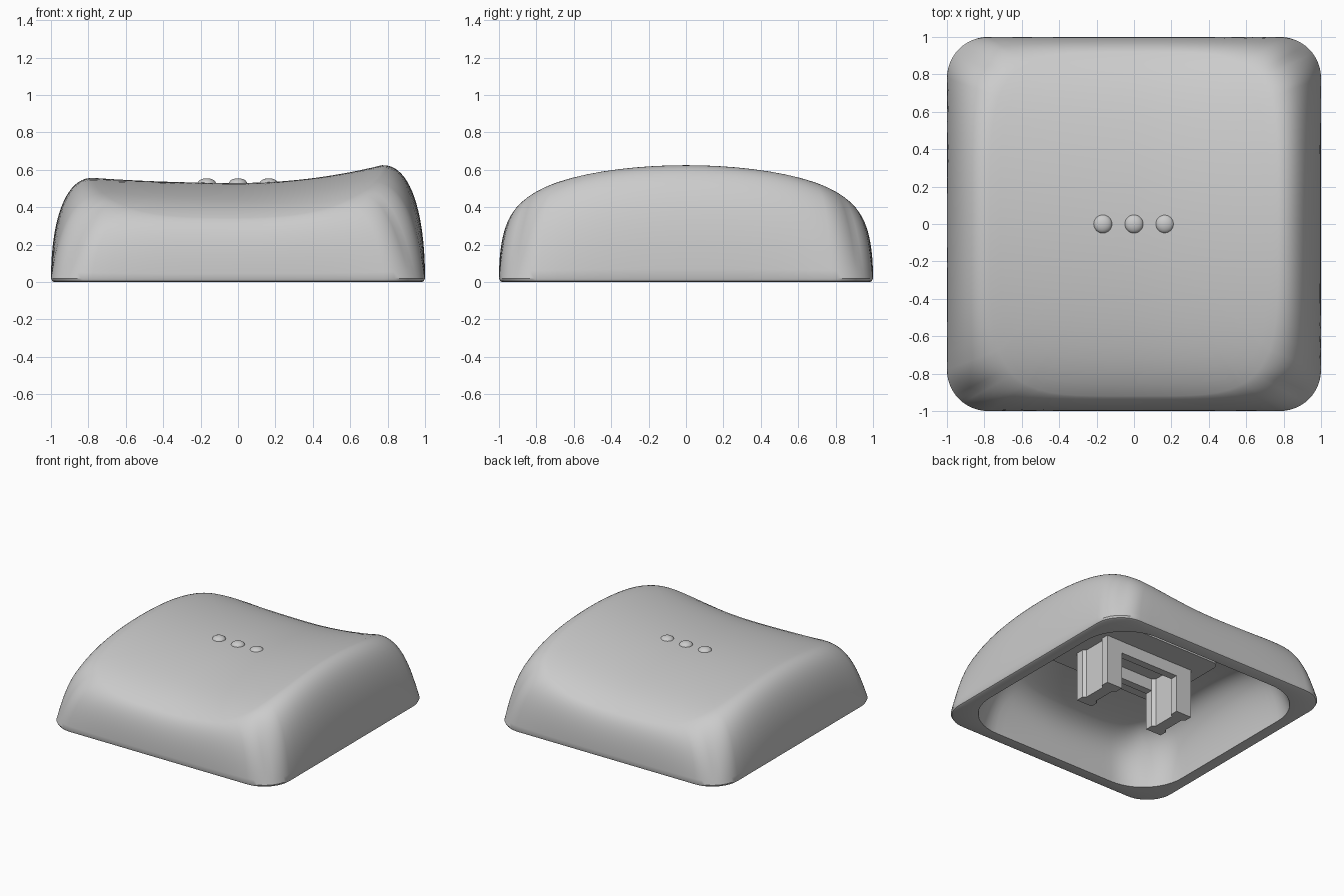
import bpy, bmesh, math
from mathutils import Vector

cube = bpy.data.objects.get("Cube")
if cube:
    bpy.data.objects.remove(cube, do_unlink=True)

grey = bpy.data.materials.new("light grey plastic")
grey.use_nodes = True
GREY = (0.6, 0.6, 0.6, 1)
grey.diffuse_color = GREY
grey.node_tree.nodes["Principled BSDF"].inputs["Base Color"].default_value = GREY


def finish(bm, name, angle=35):
    bmesh.ops.recalc_face_normals(bm, faces=bm.faces)
    mesh = bpy.data.meshes.new(name)
    bm.to_mesh(mesh)
    bm.free()
    mesh.materials.append(grey)
    ob = bpy.data.objects.new(name, mesh)
    bpy.context.collection.objects.link(ob)
    bpy.ops.object.select_all(action="DESELECT")
    ob.select_set(True)
    bpy.context.view_layer.objects.active = ob
    bpy.ops.object.shade_smooth_by_angle(angle=math.radians(angle))
    return ob


def rounded_rect(hx, hy, r, arc=12, side=16):
    """Counter-clockwise outline with rounded corners and subdivided sides."""
    corners = []
    for i, (sx, sy) in enumerate([(1, 1), (-1, 1), (-1, -1), (1, -1)]):
        c = Vector((sx * (hx - r), sy * (hy - r)))
        corners.append([c + r * Vector((math.cos(a), math.sin(a)))
                        for a in [(i + k / arc) * math.pi / 2 for k in range(arc + 1)]])
    pts = []
    for i, arc_pts in enumerate(corners):
        nxt = corners[(i + 1) % 4][0]
        pts += arc_pts + [arc_pts[-1].lerp(nxt, k / side) for k in range(1, side)]
    return pts


def top_z(x, y):
    """Saddle surface: dished across x, domed along y."""
    x = min(x, 0.8)
    dish = 0.16 * x * x if x > 0 else 0.045 * x * x
    return 0.53 + dish - 0.16 * y * y - 0.10 * y ** 8


def superellipse(p, a, b, n=4.5):
    d = (abs(p.x) ** n + abs(p.y) ** n) ** (1 / n)
    return Vector((a * p.x / d, b * p.y / d))


def skin(outline, a, b, drop, z0, steps=20, inner=14):
    """Rings from the base outline up a curved wall and over to the centre.
    The wall stands upright mid-side and leans straight inward at the corners."""
    rims = [superellipse(p, a, b) for p in outline]
    rings = []
    for s in range(steps + 1):
        t = s / steps
        w = [(1 - t) ** 3, 3 * t * (1 - t) ** 2, 3 * t * t * (1 - t), t ** 3]
        ring = []
        for p, q in zip(outline, rims):
            near, far = sorted((abs(p.x), abs(p.y)))
            lean = (near / far) ** 3
            low = p.lerp(q, 0.26 * lean)
            high = p.lerp(q, 0.32 + 0.2 * lean)
            zq = top_z(*q) - drop
            ctrl = [Vector((p.x, p.y, z0)), Vector((low.x, low.y, 0.57 * zq)),
                    Vector((high.x, high.y, top_z(*high) - drop)), Vector((q.x, q.y, zq))]
            ring.append(sum((c * k for c, k in zip(ctrl, w)), Vector()))
        rings.append(ring)
    for s in range(1, inner):
        k = 1 - s / inner
        rings.append([Vector((q.x * k, q.y * k, top_z(q.x * k, q.y * k) - drop))
                      for q in rims])
    return rings


# Hollow cap shell: outer skin, softened bottom edge, flat rim, inner cavity
base = rounded_rect(1, 1, 0.22)
cavity = rounded_rect(0.9, 0.9, 0.36)
DROP = 0.10
outside = skin(base, 0.77, 0.92, 0, 0.02)
edge = [[Vector((p.x * k, p.y * k, z)) for p in base] for k, z in [(0.994, 0.006), (0.982, 0)]]
inside = skin(cavity, 0.64, 0.72, DROP, 0)
bm = bmesh.new()
loops = [[bm.verts.new(v) for v in ring] for ring in outside[::-1] + edge + inside]
n = len(base)
for lo, hi in zip(loops, loops[1:]):
    for i in range(n):
        j = (i + 1) % n
        bm.faces.new((lo[i], lo[j], hi[j], hi[i]))
for ring, z in ((loops[0], top_z(0, 0)), (loops[-1], top_z(0, 0) - DROP)):
    centre = bm.verts.new((0, 0, z))
    for i in range(n):
        bm.faces.new((ring[i], ring[(i + 1) % n], centre))
finish(bm, "cap_shell")


def prism(name, outline, z0, z1):
    bm = bmesh.new()
    face = bm.faces.new([bm.verts.new((x, y, z0)) for x, y in outline])
    ext = bmesh.ops.extrude_face_region(bm, geom=[face])
    bmesh.ops.translate(bm, vec=(0, 0, z1 - z0),
                        verts=[v for v in ext["geom"] if isinstance(v, bmesh.types.BMVert)])
    return finish(bm, name)


# Flat mounting pad under the top
prism("mounting_pad", rounded_rect(0.5, 0.36, 0.06, 5, 1), 0.395, 0.44)

# Two grooved stem legs and the ribs joining them
quarter = [(0.068, 0.17), (0.068, 0.11), (0.045, 0.09)]
half = quarter + [(x, -y) for x, y in quarter[::-1]]
section = half + [(-x, -y) for x, y in half]
for side, sx in (("left", 1), ("right", -1)):
    prism(side + "_stem_leg", [(x + sx * 0.325, y) for x, y in section], 0.005, 0.42)
for side, sy in (("back", 1), ("front", -1)):
    rib = rounded_rect(0.29, 0.03, 0.005, 1, 1)
    prism(side + "_stem_rib", [(p.x, p.y + sy * 0.139) for p in rib], 0.3, 0.42)

# Three shallow touch bumps on the top
for name, x in (("right", -0.167), ("middle", 0), ("left", 0.165)):
    bm = bmesh.new()
    bmesh.ops.create_uvsphere(bm, u_segments=32, v_segments=16, radius=0.05)
    bmesh.ops.scale(bm, verts=bm.verts, vec=(1, 1, 0.6))
    bmesh.ops.translate(bm, verts=bm.verts, vec=(x, 0, 0.525))
    finish(bm, name + "_touch_bump")
